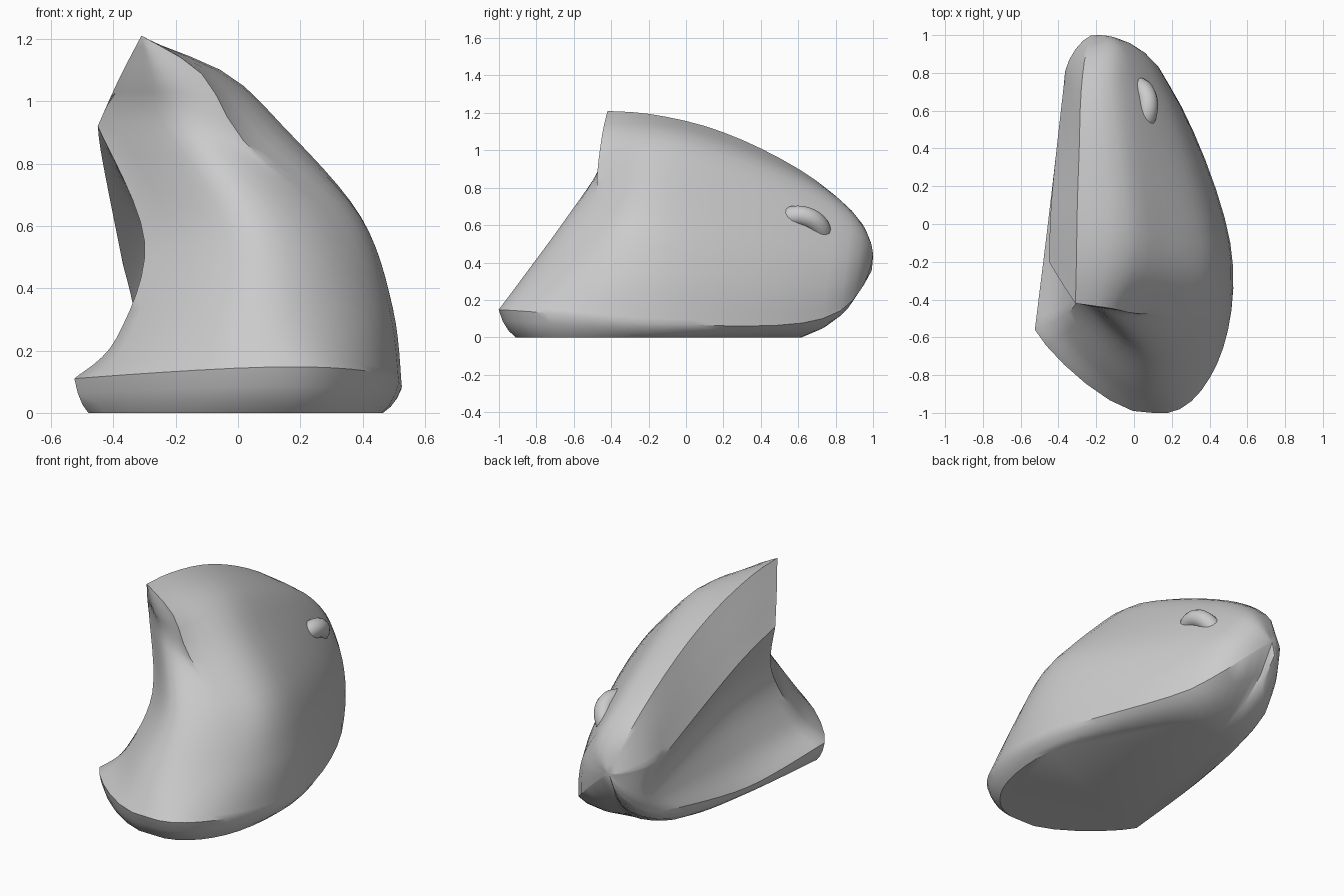
import bpy, bmesh
from mathutils import Vector
from math import sin, cos, pi

if "Cube" in bpy.data.objects:
    bpy.data.objects.remove(bpy.data.objects["Cube"])

S = 6
V = Vector
TIP = (-.19, 1.0, .43)
APEX = (-.31, -.42, 1.21)

# Rings from base to ridge: front-left corner, left, left-back, tip,
# right-back, right, front-right, front
BASE = [(-.48, -.55, 0), (-.42, 0, 0), (-.33, .42, 0), (-.14, .62, 0),
        (.1, .54, 0), (.44, -.08, 0), (.4, -.68, 0), (.08, -.91, 0)]
RIM = [(-.525, -.56, .11), (-.45, .05, .06), (-.38, .66, .14), TIP,
       (.19, .73, .1), (.51, -.1, .07), (.44, -.74, .13), (.1, -1.0, .147)]
LOW = [(-.39, -.5, .24), (-.345, .05, .22), (-.345, .78, .23), TIP,
       (.17, .75, .27), (.485, -.1, .33), (.40, -.62, .34), (.05, -.87, .32)]
WAIST = [(-.3, -.38, .55), (-.275, .1, .5), (-.335, .82, .33), TIP,
         (.11, .77, .45), (.385, -.1, .62), (.3, -.48, .62), (.02, -.65, .62)]
GRIP = [(-.45, -.2, .92), (-.435, .15, .81), (-.37, .75, .48), TIP,
        (-.03, .79, .66), (.15, -.1, .91), (.02, -.475, .87), (-.2, -.43, .93)]
RIDGE = [APEX, (-.305, -.2, 1.195), (-.3, .1, 1.13), (-.29, .4, 1.01),
         (-.28, .7, .835), (-.25, .92, .63), TIP]


def spline(points, steps=S):
    """Smooth open curve passing through every point."""
    p = [V(q) for q in points]
    p = [p[0]] + p + [p[-1]]
    out = []
    for i in range(1, len(p) - 2):
        a, b, c, d = p[i - 1:i + 3]
        for k in range(steps):
            t = k / steps
            out.append(.5 * (2 * b + (c - a) * t + (2 * a - 5 * b + 4 * c - d) * t ** 2
                             + (3 * b - a - 3 * c + d) * t ** 3))
    return out + [p[-1]]


def ring(r, breaks, back=(0, 0, 0), front=0):
    """Closed ring of 8 points with corners at the given breaks."""
    loop = r + r[:1]
    out = []
    for a, b in zip(breaks, breaks[1:]):
        out += spline(loop[a:b + 1])[:-1]
    for k in range(S):
        w = 4 * k * (S - k) / S ** 2
        out[2 * S + k] += V(back) * w                       # rounded back end
        if any(back):
            out[3 * S + k] += V((.015, .025, 0)) * w
        out[7 * S + k] += V((-.02, -.05, 0)) * w * front    # bowed front edge
    return out


def finish(name, bm):
    bmesh.ops.recalc_face_normals(bm, faces=bm.faces[:])
    me = bpy.data.meshes.new(name)
    bm.to_mesh(me)
    bm.free()
    ob = bpy.data.objects.new(name, me)
    bpy.context.collection.objects.link(ob)
    return ob


def smooth(ob, angle):
    bpy.ops.object.select_all(action='DESELECT')
    bpy.context.view_layer.objects.active = ob
    ob.select_set(True)
    bpy.ops.object.shade_smooth_by_angle(angle=angle)


# Hand grip body: skin the rings column by column
crest = spline(RIDGE, S // 2)
ridge_ring = crest[:-1] + crest[::-1] + [V(APEX)] * (2 * S - 1)
rings = [ring(BASE, (0, 3, 8), front=1),
         ring(RIM, (0, 2, 3, 8), (0, .06, -.07), 1),
         ring(LOW, (0, 2, 3, 8), (-.015, .04, -.04), .6),
         ring(WAIST, (0, 2, 3, 8), (-.025, .03, -.02)),
         ring(GRIP, (0, 2, 3, 6, 8), (-.03, .05, 0))]
grid = []
bm = bmesh.new()
for i, (base, rim, low, waist, grip, ridge) in enumerate(zip(*rings, ridge_ring)):
    skirt = [base]
    for t in (1 / 3, 2 / 3):    # rounded skirt between base and rim
        p = base.lerp(rim, (sin(t * pi / 2) + t) / 2)
        p.z = rim.z * (1 - cos(t * pi / 2) + t) / 2
        skirt.append(p)
    size = (ridge - grip).length
    mid = grip.lerp(ridge, .5)
    if i <= 3 * S:      # hollow thumb side with a creased upper strip
        mid += V((-.008, 0, .01)) * size
        side = spline([rim, low, waist, grip])[:-1] + spline([grip, mid, ridge], S // 2)
    else:               # rounded finger side and front
        fade = min(1, max(0, (7 * S - i) / S))
        mid += V((.06, 0, .1)) * size * fade
        side = spline([rim, low, waist, grip, mid, ridge])
        side = side[:3 * S] + side[3 * S::2]
    grid.append([bm.verts.new(p) for p in skirt + side])
for a, b in zip(grid, grid[1:] + grid[:1]):
    for k in range(len(a) - 1):
        bm.faces.new((a[k], b[k], b[k + 1], a[k + 1]))
bm.faces.new([col[0] for col in grid])
bmesh.ops.remove_doubles(bm, verts=bm.verts[:], dist=.002)
smooth(finish("grip_body", bm), .6)

# Scroll wheel: rounded disc half sunk into the finger side
along, out = V((.35, -.78, .6)).normalized(), V((.6, .45, .66)).normalized()
axis = along.cross(out)
bpy.ops.mesh.primitive_torus_add(major_segments=32, minor_segments=14,
                                 major_radius=.115, minor_radius=.055,
                                 location=(.0, .61, .56),
                                 rotation=axis.to_track_quat('Z', 'Y').to_euler())
wheel = bpy.context.object
wheel.name = "scroll_wheel"
smooth(wheel, .6)
